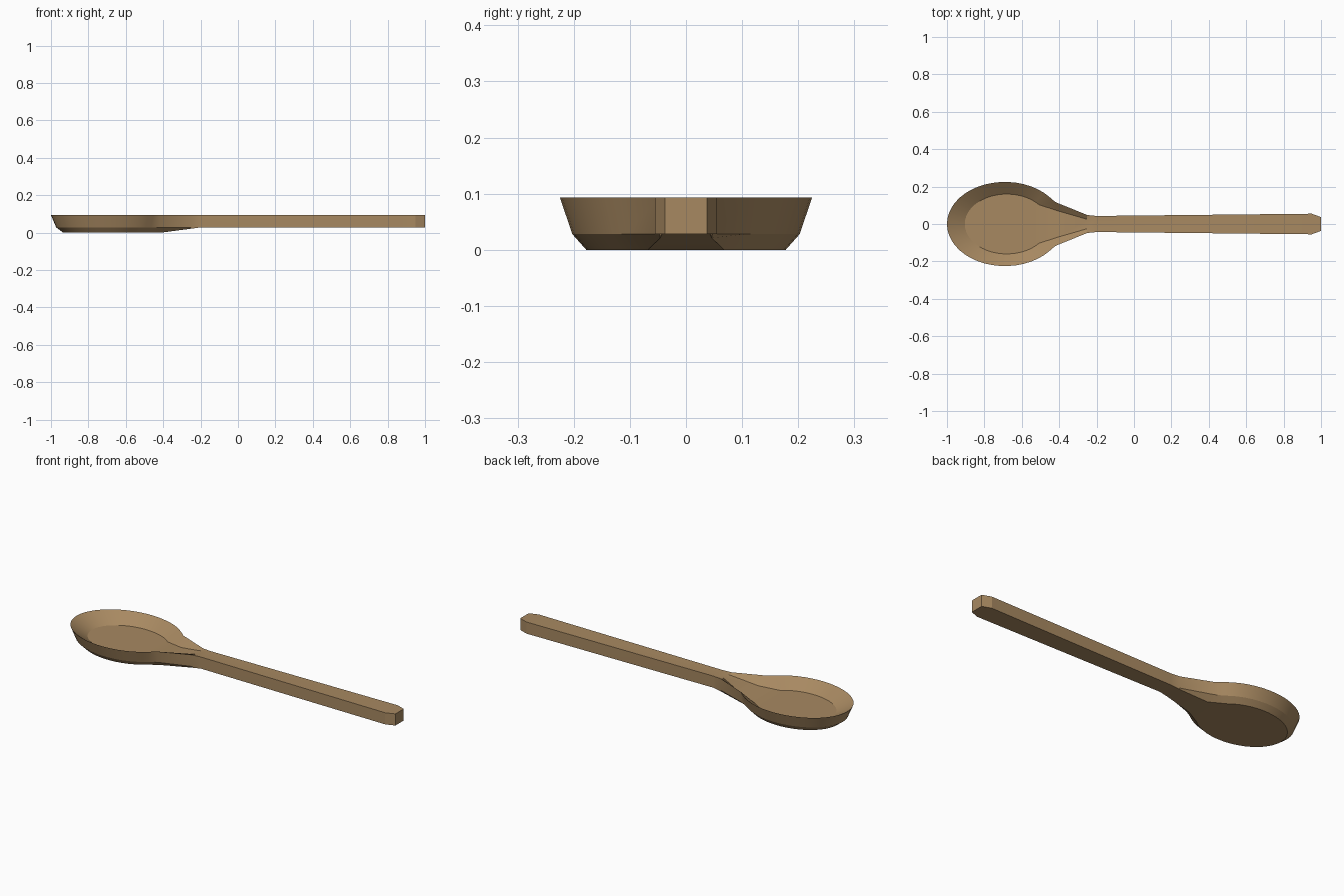
import bpy, bmesh, math

if "Cube" in bpy.data.objects:
    bpy.data.objects.remove(bpy.data.objects["Cube"])

TOP, MID, FLOOR = 0.093, 0.028, 0.04
STEPS = 18

def chain(cx, a, b, z, neck):
    """Half outline from bowl tip (y = 0) round to the neck, then along it."""
    pts = []
    for i in range(STEPS + 1):
        t = math.radians(180 - 140 * i / STEPS)
        pts.append((cx + a * math.cos(t), b * math.sin(t), z))
    return pts + neck

def handle(z):
    return [(-0.20, 0.043, z), (0.95, 0.055, z), (1.0, 0.037, z)]

# Half outlines: hollow floor, rim, lower edge, underside
hollow = chain(-0.68, 0.225, 0.16, FLOOR,
               [(-0.40, 0.068, 0.05), (-0.25, 0.025, 0.088)] + handle(TOP))
rim = chain(-0.69, 0.31, 0.225, TOP,
            [(-0.42, 0.117, TOP), (-0.25, 0.048, TOP)] + handle(TOP))
lower = chain(-0.685, 0.287, 0.203, MID,
              [(-0.42, 0.106, MID), (-0.25, 0.047, MID)] + handle(MID))
under = chain(-0.685, 0.25, 0.178, 0.0,
              [(-0.41, 0.068, 0.0), (-0.25, 0.046, 0.021)] + handle(MID))

# Loft the section loop (left side down, right side up) along the stations
bm = bmesh.new()
sections = []
for section in zip(hollow, rim, lower, under):
    loop = list(section) + [(x, -y, z) for x, y, z in reversed(section)]
    sections.append([bm.verts.new(p) for p in loop])
for s0, s1 in zip(sections, sections[1:]):
    for j in range(8):
        k = (j + 1) % 8
        bm.faces.new((s0[j], s0[k], s1[k], s1[j]))
bm.faces.new(sections[0])
bm.faces.new(sections[-1])
bmesh.ops.remove_doubles(bm, verts=bm.verts, dist=0.0002)
bmesh.ops.dissolve_degenerate(bm, edges=bm.edges, dist=0.0002)
bmesh.ops.recalc_face_normals(bm, faces=bm.faces)

mesh = bpy.data.meshes.new("wooden_spoon")
bm.to_mesh(mesh)
bm.free()
spoon = bpy.data.objects.new("wooden_spoon", mesh)
bpy.context.collection.objects.link(spoon)

wood = bpy.data.materials.new("light wood")
wood.diffuse_color = (0.39, 0.25, 0.12, 1)
wood.use_nodes = True
wood.node_tree.nodes["Principled BSDF"].inputs["Base Color"].default_value = wood.diffuse_color
mesh.materials.append(wood)

bpy.context.view_layer.objects.active = spoon
spoon.select_set(True)
bpy.ops.object.shade_smooth_by_angle(angle=math.radians(20))
